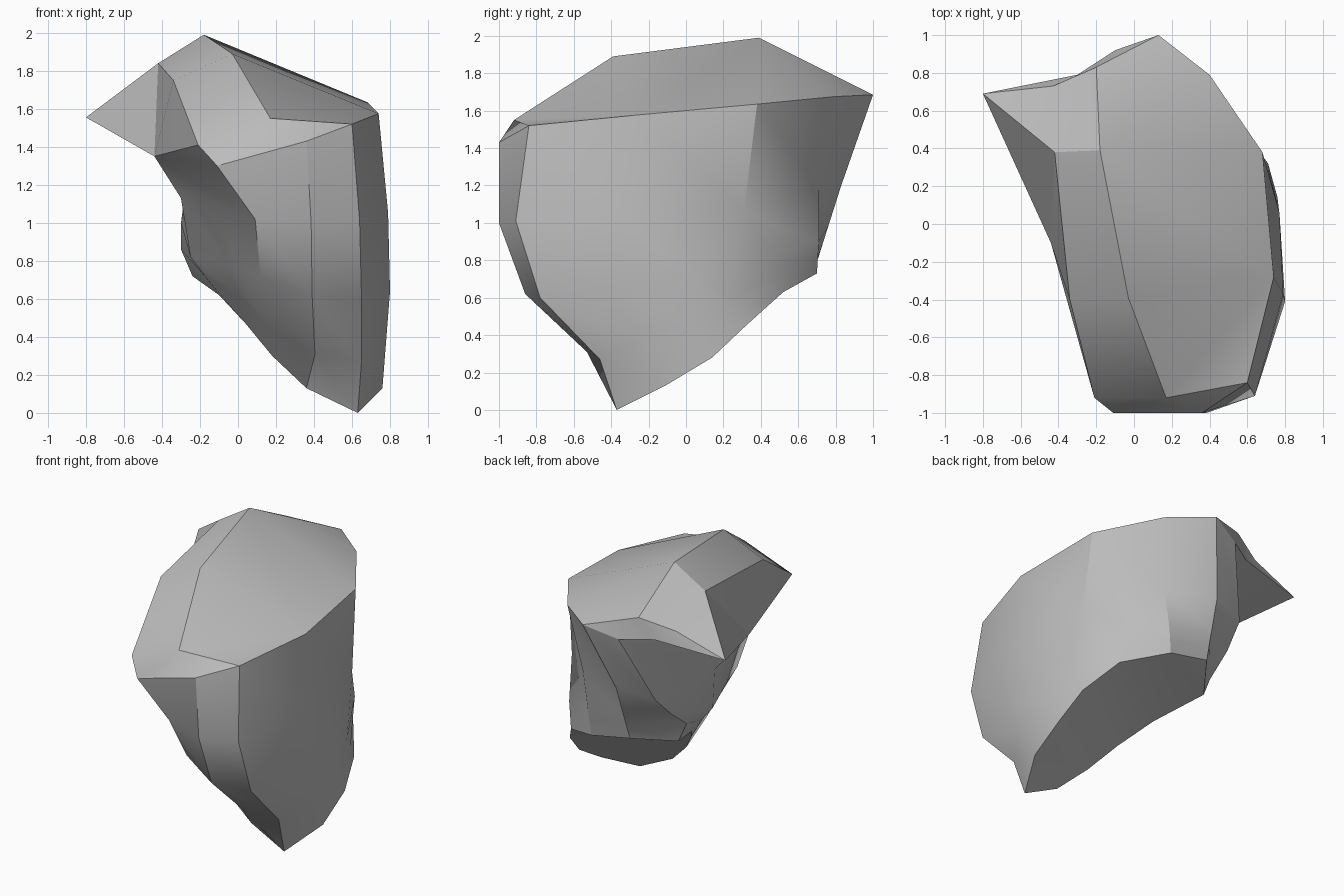
import bpy
import bmesh
import math
from mathutils import Vector

default_cube = bpy.data.objects.get("Cube")
if default_cube:
    bpy.data.objects.remove(default_cube)

bm = bmesh.new()
shared = {}


def corner(point):
    """Return the one vertex at this position, making it when needed."""
    key = tuple(round(c, 3) for c in point)
    if key not in shared:
        shared[key] = bm.verts.new(key)
    return shared[key]


def facet(*points):
    """Add a face, skipping corners that coincide."""
    corners = list(dict.fromkeys(corner(p) for p in points))
    if len(corners) > 2 and not bm.faces.get(corners):
        bm.faces.new(corners)


def column(*points):
    """One run of corners from rim to base; short runs get a midpoint."""
    points = [Vector(p) for p in points]
    if len(points) < 5:
        points.insert(-1, (points[-2] + points[-1]) / 2)
    return points


# Rim corners, where the crown meets the flanks
front_rim = (.36, -1, 1.43)
front_left_rim = (.6, -.84, 1.52)
left_rim = (.74, -.28, 1.575)
back_left_rim = (.68, .38, 1.635)
back_rim = (.4, .79, 1.675)
back_point = (.13, 1, 1.685)
back_right_rim = (-.1, .92, 1.61)
overhang_root = (-.44, -.1, 1.35)
front_right_rim = (-.11, -1, 1.3)

# Shoulder shared by the three back left columns
shoulder = (.7, .31, 1.06)

# Flanks, running counterclockwise from the front
front_side = [
    column(front_rim, (.385, -1, 1), (.39, -.86, .62), (.405, -.53, .31), (.36, -.36, .13)),
    column(front_left_rim, (.64, -.91, 1.01), (.65, -.78, .6), (.65, -.46, .27), (.63, -.37, 0)),
]
left_side = [
    column(left_rim, (.79, -.37, 1.05), (.8, -.41, .64), (.76, -.11, .13)),
    column(back_left_rim, shoulder, (.77, .06, .7), (.77, .05, .47), (.76, .14, .28)),
    column(back_left_rim, shoulder, (.72, .22, .6), (.71, .32, .45)),
]
back_side = [
    column(back_left_rim, shoulder, (.61, .47, .8), (.56, .52, .63)),
    column(back_rim, (.33, .71, 1.18), (.29, .71, .9), (.27, .7, .73)),
    column(back_point, (-.02, .83, 1.2), (-.03, .76, .98), (-.04, .7, .79)),
    column(back_right_rim, (-.28, .75, 1.15), (-.3, .6, 1), (-.3, .42, .86), (-.24, .43, .72)),
]
right_side = [
    column(overhang_root, (-.3, .1, 1.13), (-.25, .05, .82), (-.1, .08, .62)),
    column(overhang_root, (-.22, -.3, 1.14), (-.05, -.4, .78), (.04, -.12, .47)),
    column(front_right_rim, (.09, -.92, 1.02), (.12, -.76, .71), (.17, -.48, .44), (.18, -.26, .3)),
]
columns = front_side + left_side + back_side + right_side
for this, following in zip(columns, columns[1:] + columns[:1]):
    for row in range(len(this) - 1):
        facet(this[row], this[row + 1], following[row + 1], following[row])

# Underside
facet(*[run[-1] for run in reversed(columns)])

# Crown ridge and its outer edge
peak = (-.18, .39, 1.99)
ridge = (-.03, -.39, 1.89)
brow = (.17, -.92, 1.55)
back_ridge = (-.2, .83, 1.76)
outer_peak = (-.42, .38, 1.84)
outer_ridge = (-.34, -.4, 1.75)
outer_brow = (-.21, -.92, 1.41)

# Broad sloping top
facet(peak, back_ridge, back_point, back_rim)
facet(peak, back_rim, back_left_rim)
facet(peak, back_left_rim, left_rim)
facet(peak, left_rim, ridge)
facet(ridge, left_rim, brow)
facet(brow, left_rim, front_left_rim)
facet(brow, front_left_rim, front_rim)

# Band along the ridge
facet(peak, ridge, outer_ridge, outer_peak)
facet(ridge, brow, outer_brow, outer_ridge)
facet(brow, front_rim, front_right_rim, outer_brow)
facet(outer_ridge, outer_brow, overhang_root)
facet(outer_brow, front_right_rim, overhang_root)
facet(outer_peak, outer_ridge, overhang_root)

# Overhanging spur
spur_tip = (-.8, .69, 1.555)
spur_back = (-.43, .73, 1.685)
spur_root = (-.3, .79, 1.61)
facet(peak, outer_peak, spur_back, back_ridge)
facet(outer_peak, spur_tip, spur_back)
facet(outer_peak, overhang_root, spur_tip)
facet(spur_back, spur_tip, spur_root)
facet(spur_tip, overhang_root, spur_root)
facet(spur_root, overhang_root, back_right_rim)
facet(back_ridge, spur_back, spur_root, back_right_rim)
facet(back_ridge, back_right_rim, back_point)

bmesh.ops.triangulate(bm, faces=[f for f in bm.faces if len(f.verts) > 4])
bmesh.ops.recalc_face_normals(bm, faces=bm.faces[:])
mesh = bpy.data.meshes.new("boulder")
bm.to_mesh(mesh)
bm.free()

# Plain stone colour
stone = bpy.data.materials.new("grey stone")
stone.use_nodes = True
stone.diffuse_color = (.5, .5, .5, 1)
shader = next(n for n in stone.node_tree.nodes if n.type == "BSDF_PRINCIPLED")
shader.inputs["Base Color"].default_value = stone.diffuse_color
mesh.materials.append(stone)

boulder = bpy.data.objects.new("boulder", mesh)
bpy.context.collection.objects.link(boulder)
bpy.ops.object.select_all(action="DESELECT")
boulder.select_set(True)
bpy.context.view_layer.objects.active = boulder
bpy.ops.object.shade_smooth_by_angle(angle=math.radians(30))
